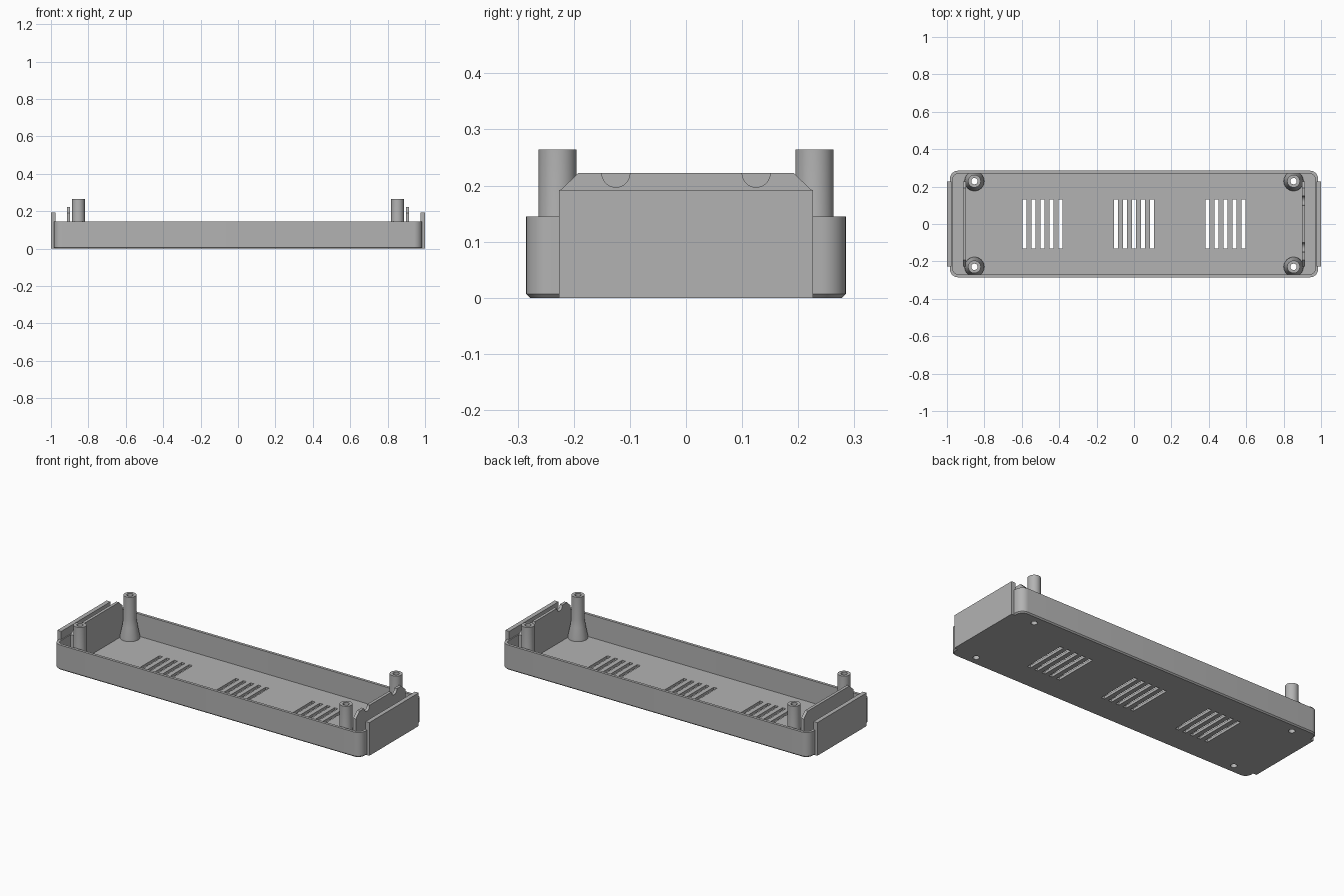
import bpy, bmesh, math
from mathutils import Matrix

if "Cube" in bpy.data.objects:
    bpy.data.objects.remove(bpy.data.objects["Cube"], do_unlink=True)

grey = bpy.data.materials.new("matte grey plastic")
grey.use_nodes = True
COLOUR = (0.45, 0.45, 0.45, 1)
grey.diffuse_color = COLOUR
grey.node_tree.nodes["Principled BSDF"].inputs["Base Color"].default_value = COLOUR

HX, HY, RIM, FLOOR = 0.985, 0.285, 0.145, 0.016
POST_X, POST_Y, BORE = 0.853, 0.229, 0.017


def finish(name, bm, smooth=True):
    bmesh.ops.recalc_face_normals(bm, faces=bm.faces)
    mesh = bpy.data.meshes.new(name)
    bm.to_mesh(mesh)
    bm.free()
    mesh.materials.append(grey)
    obj = bpy.data.objects.new(name, mesh)
    bpy.context.collection.objects.link(obj)
    bpy.ops.object.select_all(action='DESELECT')
    obj.select_set(True)
    bpy.context.view_layer.objects.active = obj
    if smooth:
        bpy.ops.object.shade_smooth_by_angle(angle=math.radians(30))
    return obj


def bridge(bm, a, b):
    n = len(a)
    for i in range(n):
        bm.faces.new((a[i], a[(i + 1) % n], b[(i + 1) % n], b[i]))


def rounded_ring(bm, inset, z, radius=0.045, steps=8):
    r = radius - inset
    ring = []
    for k, (sx, sy) in enumerate(((1, 1), (-1, 1), (-1, -1), (1, -1))):
        for s in range(steps + 1):
            a = math.pi / 2 * (k + s / steps)
            ring.append(bm.verts.new((sx * (HX - radius) + r * math.cos(a),
                                      sy * (HY - radius) + r * math.sin(a), z)))
    return ring


def extrude_yz(name, outline, x0, x1):
    bm = bmesh.new()
    a, b = [[bm.verts.new((x, y, z)) for y, z in outline] for x in (x0, x1)]
    bm.faces.new(a)
    bm.faces.new(b)
    bridge(bm, a, b)
    return finish(name, bm)


# Open tray with chamfered underside
bm = bmesh.new()
rings = [rounded_ring(bm, i, z) for i, z in
         ((0.007, 0), (0, 0.007), (0, RIM), (FLOOR, RIM), (FLOOR, FLOOR))]
for lower, upper in zip(rings, rings[1:]):
    bridge(bm, lower, upper)
bm.faces.new(rings[0])
bm.faces.new(rings[-1])
tray = finish("tray", bm, smooth=False)

# Vent slots and screw holes cut through the floor
bm = bmesh.new()
for group in (-0.49, 0, 0.49):
    for i in range(-2, 3):
        place = Matrix.Translation((group + i * 0.048, 0, 0)) @ Matrix.Diagonal((0.021, 0.262, 0.1, 1))
        bmesh.ops.create_cube(bm, size=1, matrix=place)
for sx in (-1, 1):
    for sy in (-1, 1):
        bmesh.ops.create_cone(bm, cap_ends=True, segments=32, radius1=BORE, radius2=BORE, depth=0.1,
                              matrix=Matrix.Translation((sx * POST_X, sy * POST_Y, 0)))
cutter = finish("floor_cutter", bm, smooth=False)
cutter.hide_render = True
mod = tray.modifiers.new("floor openings", 'BOOLEAN')
mod.object = cutter
mod.operation = 'DIFFERENCE'
mod.solver = 'EXACT'
bpy.context.view_layer.objects.active = tray
bpy.ops.object.modifier_apply(modifier=mod.name)
bpy.data.objects.remove(cutter, do_unlink=True)
bpy.ops.object.select_all(action='DESELECT')
tray.select_set(True)
bpy.ops.object.shade_smooth_by_angle(angle=math.radians(30))

# Hollow screw posts with flared feet
PROFILE = ((0.053, 0.01), (0.052, 0.03), (0.04, 0.09), (0.034, 0.135),
           (0.034, 0.264), (BORE, 0.264), (BORE, 0.01))
for xname, sx in (("right", -1), ("left", 1)):
    for yname, sy in (("front", -1), ("back", 1)):
        bm = bmesh.new()
        turns = [2 * math.pi * i / 32 for i in range(32)]
        rings = [[bm.verts.new((sx * POST_X + r * math.cos(t), sy * POST_Y + r * math.sin(t), z))
                  for t in turns] for r, z in PROFILE]
        for a, b in zip(rings, rings[1:] + rings[:1]):
            bridge(bm, a, b)
        finish(f"{yname}_{xname}_post", bm)

# End plates and inner partitions; only the left partition has cable notches
W, TOP = 0.226, 0.222
for side, sx in (("right", -1), ("left", 1)):
    extrude_yz(f"{side}_end_plate", [(-W, 0), (W, 0), (W, 0.192), (-W, 0.192)], sx * 0.975, sx)
    outline = [(-W, 0.01), (W, 0.01), (W, 0.19), (0.192, TOP)]
    if sx > 0:
        for cy in (0.125, -0.125):
            outline += [(cy + 0.025 * math.cos(math.pi * i / 16), TOP - 0.025 * math.sin(math.pi * i / 16))
                        for i in range(17)]
    outline += [(-0.192, TOP), (-W, 0.19)]
    extrude_yz(f"{side}_partition", outline, sx * 0.897, sx * 0.914)
